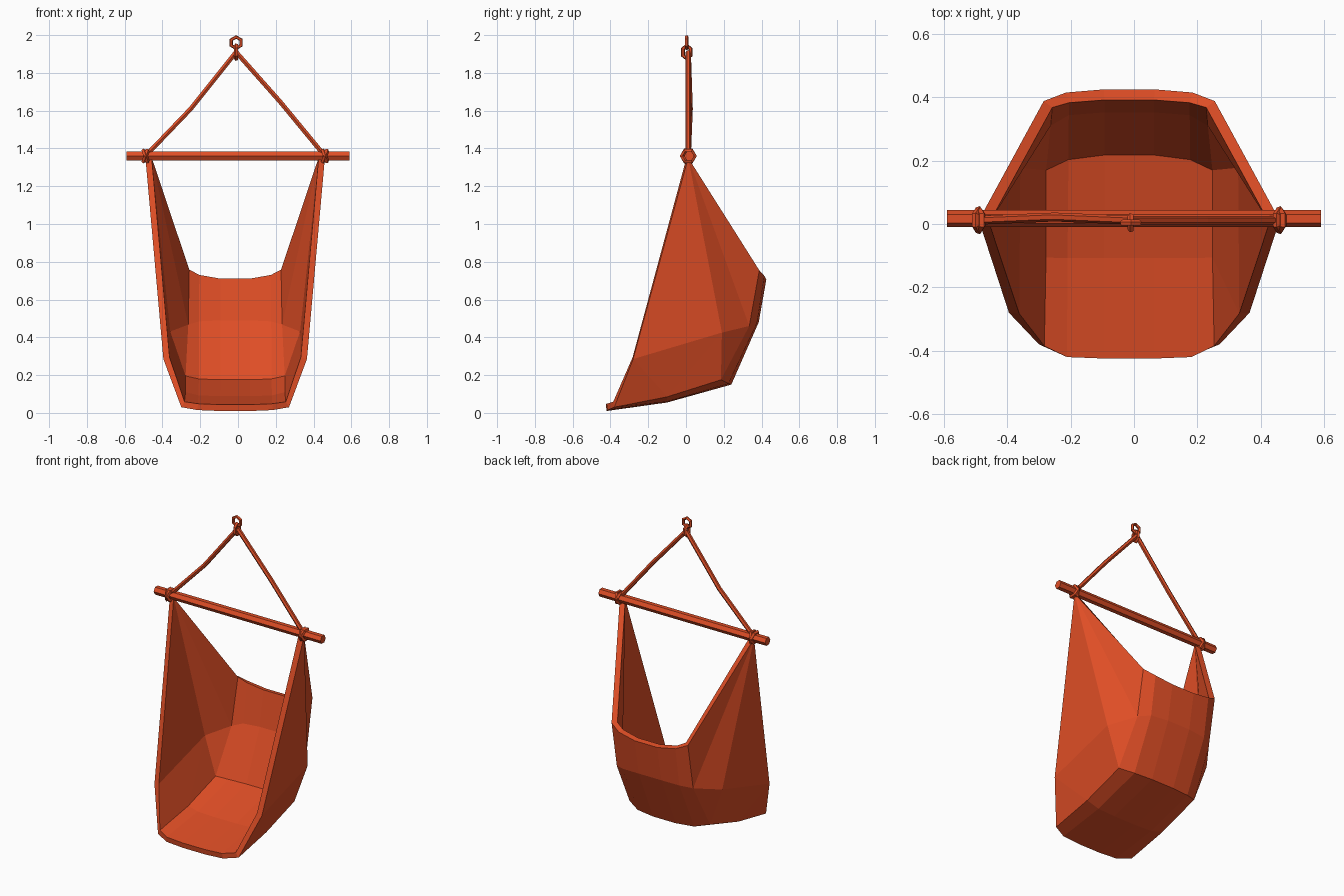
import bpy, bmesh, math
from mathutils import Vector

cube = bpy.data.objects.get("Cube")
if cube:
    bpy.data.objects.remove(cube, do_unlink=True)

# Single burnt orange material
mat = bpy.data.materials.new("burnt_orange")
mat.use_nodes = True
colour = (0.74, 0.076, 0.019, 1)
mat.diffuse_color = colour
mat.node_tree.nodes["Principled BSDF"].inputs["Base Color"].default_value = colour

CX = -0.015    # the sling hangs slightly off centre
BAR_Y, BAR_Z = 0.017, 1.36


def finish(name, bm):
    me = bpy.data.meshes.new(name)
    bm.to_mesh(me)
    bm.free()
    me.materials.append(mat)
    ob = bpy.data.objects.new(name, me)
    bpy.context.collection.objects.link(ob)
    return ob


def tube(name, path, radius, sides=6, closed=False, up=(0, 1, 0)):
    """Low-poly tube swept along a path; 'up' sets the first corner."""
    bm = bmesh.new()
    pts = [Vector(p) for p in path]
    n = len(pts)
    rings = []
    for i, p in enumerate(pts):
        before = pts[i - 1] if closed or i else p
        after = pts[(i + 1) % n] if closed or i < n - 1 else p
        t = (after - before).normalized()
        u = Vector(up)
        u = (u - t * u.dot(t)).normalized()
        v = t.cross(u)
        angles = [math.tau * k / sides for k in range(sides)]
        rings.append([bm.verts.new(p + radius * (u * math.cos(a) + v * math.sin(a)))
                      for a in angles])
    for i in range(n if closed else n - 1):
        a, b = rings[i], rings[(i + 1) % n]
        for k in range(sides):
            m = (k + 1) % sides
            bm.faces.new((a[k], a[m], b[m], b[k]))
    if not closed:
        bm.faces.new(rings[0])
        bm.faces.new(rings[-1])
    bmesh.ops.recalc_face_normals(bm, faces=bm.faces[:])
    return finish(name, bm)


def loop(name, centre, axis_u, axis_v, radius, thick, count=6):
    """Closed ring lying in the plane of two axes."""
    c, u, v = Vector(centre), Vector(axis_u), Vector(axis_v)
    path = [c + radius * (u * math.cos(math.tau * k / count) + v * math.sin(math.tau * k / count))
            for k in range(count)]
    return tube(name, path, thick, 5, True, u.cross(v))


# Fabric sling: rows from the back rim to the front lip, centre to corner
rows = [
    [(.08, .425, .705), (.20, .415, .725), (.27, .388, .755)],
    [(.08, .385, .48), (.20, .375, .475), (.27, .335, .46)],
    [(.08, .24, .15), (.20, .225, .155), (.285, .185, .175)],
    [(.08, -.1, .055), (.20, -.1, .06), (.285, -.1, .085)],
    [(.08, -.42, .01), (.20, -.415, .015), (.285, -.38, .03)],
]
bm = bmesh.new()
centres = []
for s in (1, -1):
    def vert(p):
        return bm.verts.new((CX + s * p[0], p[1], p[2]))
    grid = [[vert(p) for p in row] for row in rows]
    centres.append([r[0] for r in grid])
    for a, b in zip(grid, grid[1:]):
        for k in range(2):
            bm.faces.new((a[k], a[k + 1], b[k + 1], b[k]))
    tip, hip, hem = vert((.475, .012, 1.35)), vert((.375, .19, .425)), vert((.38, -.28, .285))
    rim, back, fold, mid, lip = [r[2] for r in grid]
    for f in ((rim, tip, back), (back, tip, hip), (back, hip, fold), (tip, hem, hip),
              (fold, hip, mid), (hip, hem, mid), (mid, hem, lip)):
        bm.faces.new(f)
left, right = centres
for i in range(len(rows) - 1):
    bm.faces.new((left[i], left[i + 1], right[i + 1], right[i]))
bmesh.ops.recalc_face_normals(bm, faces=bm.faces[:])
bm.faces.ensure_lookup_table()
if bm.faces[-1].normal.z > 0:      # seat underside must face down
    bmesh.ops.reverse_faces(bm, faces=bm.faces[:])
sling = finish("fabric_sling", bm)
solid = sling.modifiers.new("thickness", "SOLIDIFY")
solid.thickness = 0.034
solid.offset = -1

# Spreader bar
tube("spreader_bar", [(-.59, BAR_Y, BAR_Z), (.59, BAR_Y, BAR_Z)], 0.027)

# Ropes and knots around the bar
for side, s, bend in (("left", 1, (.225, .012, 1.645)), ("right", -1, (-.25, .022, 1.61))):
    x = CX + s * .475
    tube(side + "_rope", [(x, .012, 1.36), bend, (-.01, .012, 1.91)], 0.014)
    for k, lean in enumerate((.35, -.35)):
        loop(f"{side}_knot_{k + 1}", (x, .012, BAR_Z), (0, 1, 0),
             (lean * s, 0, 1), .033, .012)

# Hanging loop and top ring
loop("hanging_loop", (-.01, .004, 1.91), (0, 0, 1), (0, .65, 0), .036, .011)
loop("top_ring", (-.01, .004, 1.96), (0, 0, 1), (1, 0, 0), .03, .010)
